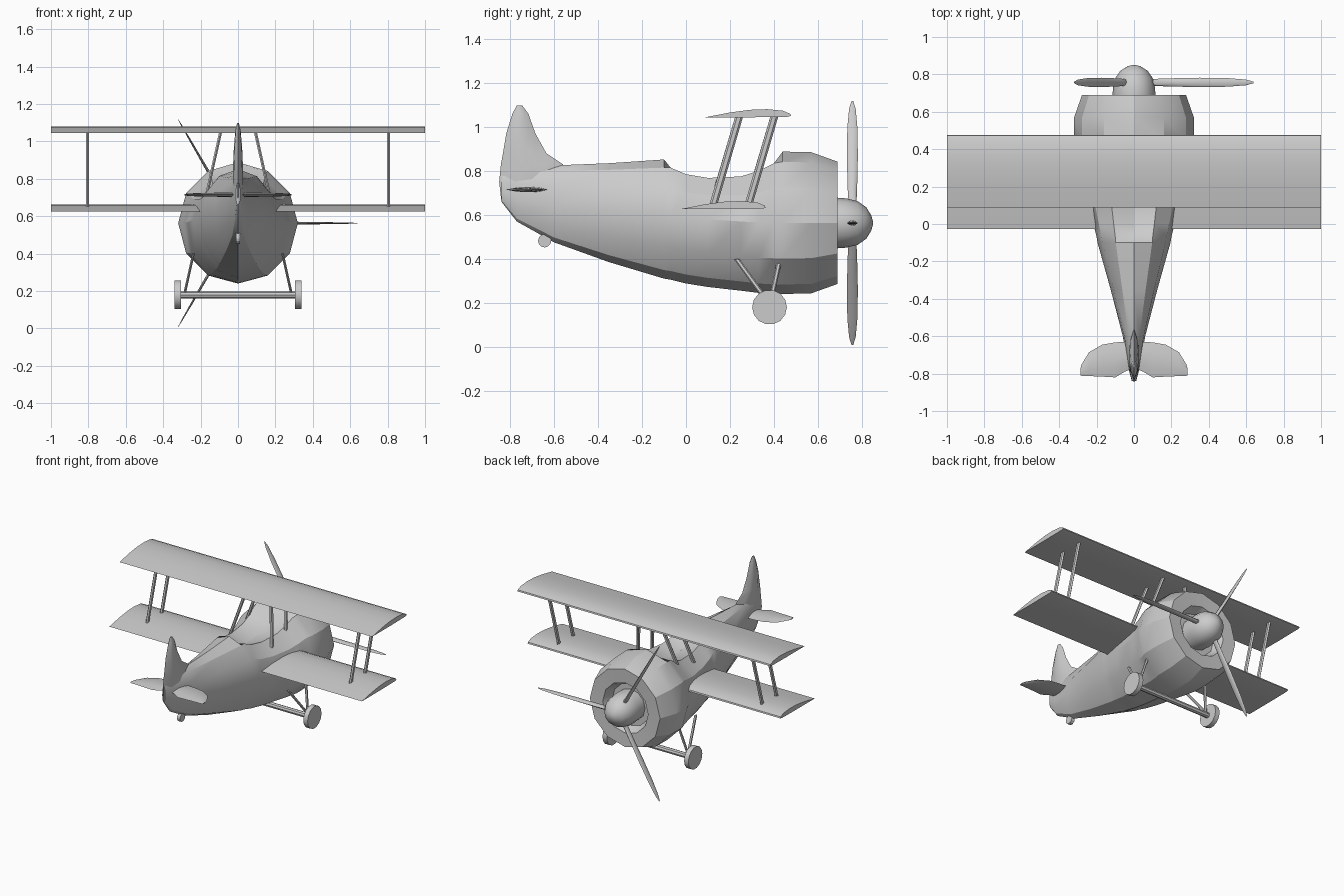
import bpy, bmesh, math
from mathutils import Matrix, Vector

if "Cube" in bpy.data.objects:
    bpy.data.objects.remove(bpy.data.objects["Cube"])


def finish(name, bm, angle=28):
    bmesh.ops.recalc_face_normals(bm, faces=bm.faces[:])
    mesh = bpy.data.meshes.new(name)
    bm.to_mesh(mesh)
    bm.free()
    ob = bpy.data.objects.new(name, mesh)
    bpy.context.collection.objects.link(ob)
    bpy.ops.object.select_all(action='DESELECT')
    ob.select_set(True)
    bpy.context.view_layer.objects.active = ob
    bpy.ops.object.shade_smooth_by_angle(angle=math.radians(angle))
    return ob


def loft(name, rings, angle=28, matrix=None):
    """Skin a list of equal-length closed rings and cap both ends."""
    bm = bmesh.new()
    vr = [[bm.verts.new(p) for p in r] for r in rings]
    n = len(rings[0])
    for a, b in zip(vr, vr[1:]):
        for i in range(n):
            j = (i + 1) % n
            bm.faces.new((a[i], a[j], b[j], b[i]))
    bm.faces.new(vr[0])
    bm.faces.new(vr[-1])
    if matrix:
        bm.transform(matrix)
    return finish(name, bm, angle)


def circle_y(y, r, z, n=12):
    return [(r * math.cos(2 * math.pi * i / n), y, z + r * math.sin(2 * math.pi * i / n)) for i in range(n)]


def strut(name, a, b, chord, thick):
    """Slim strut with a streamlined horizontal section."""
    sec = [(0, 1), (1, .5), (1, -.5), (0, -1), (-1, -.5), (-1, .5)]
    return loft(name, [[(p[0] + u * thick / 2, p[1] + v * chord / 2, p[2]) for u, v in sec] for p in (a, b)])


def cylinder_x(name, x0, x1, y, z, r, n):
    ring = [(math.cos(2 * math.pi * i / n) * r, math.sin(2 * math.pi * i / n) * r) for i in range(n)]
    return loft(name, [[(x, y + u, z + v) for u, v in ring] for x in (x0, x1)])


# Fuselage: 12-sided sections (y, half width, bottom, middle, shoulder, top)
def section(y, w, zb, zc, zs, zt):
    c, h = math.cos(math.pi / 6), zc - zb
    zm = zc + (zs - zc) * .577
    return [(w, y, zc), (w * c, y, zm), (w / 2, y, zs), (0, y, zt), (-w / 2, y, zs), (-w * c, y, zm),
            (-w, y, zc), (-w * c, y, zc - h / 2), (-w / 2, y, zc - h * c), (0, y, zb),
            (w / 2, y, zc - h * c), (w * c, y, zc - h / 2)]


body = [
    (-.84, .012, .66, .71, .77, .79), (-.77, .03, .57, .67, .79, .82),
    (-.6, .06, .475, .64, .8, .825), (-.35, .125, .385, .62, .805, .835),
    (-.1, .195, .31, .6, .815, .852), (-.07, .2, .305, .6, .815, .79),
    (0, .217, .288, .59, .785, .745), (.1, .24, .272, .58, .768, .73),
    (.25, .27, .255, .57, .775, .74), (.33, .285, .245, .565, .8, .78),
    (.4, .305, .24, .565, .835, .835), (.44, .32, .24, .563, .842, .888),
    (.57, .32, .243, .563, .838, .885), (.69, .278, .286, .563, .805, .842)]
NOSE = .563
loft("fuselage", [section(*s) for s in body]
     + [circle_y(.685, .18, NOSE), circle_y(.62, .15, NOSE)])

# Spinner
loft("spinner", [circle_y(y, r, NOSE) for y, r in
     [(.61, .11), (.69, .115), (.73, .112), (.78, .1), (.82, .072), (.843, .035), (.85, .01)]], 35)

# Three propeller blades, edge-on to the front
blade = [(.08, .018, .013), (.2, .022, .01), (.35, .025, .007), (.5, .023, .005), (.6, .015, .003), (.64, .004, .001)]
for k in range(3):
    rings = [[(x, c * math.cos(t), h * math.sin(t)) for t in [i * math.pi / 4 for i in range(8)]]
             for x, c, h in blade]
    loft(f"propeller_blade_{k + 1}", rings, 40,
         Matrix.Translation((0, .757, NOSE)) @ Matrix.Rotation(k * 2 * math.pi / 3, 4, 'Y'))

# Tail fin: lens sections (z, trailing y, leading y, half thickness)
fin = [(.58, -.775, -.7, .012), (.66, -.84, -.6, .024), (.75, -.85, -.55, .028), (.83, -.842, -.56, .028),
       (.88, -.833, -.635, .026), (.97, -.818, -.685, .022), (1.06, -.79, -.717, .014), (1.098, -.77, -.745, .005)]
lens = [(0, 0), (.25, .8), (.5, 1), (.75, .75), (1, 0), (.75, -.75), (.5, -1), (.25, -.8)]
loft("tail_fin", [[(v * w, yt + (yl - yt) * u, z) for u, v in lens] for z, yt, yl, w in fin], 40)

# Tailplane halves (x, trailing y, leading y, half thickness)
half = [(0, -.77, -.62, .012), (.05, -.79, -.63, .012), (.1, -.82, -.633, .011), (.17, -.816, -.645, .01),
        (.24, -.813, -.685, .008), (.28, -.812, -.75, .005), (.287, -.808, -.775, .003)]
for s, side in ((1, "right"), (-1, "left")):
    loft(f"tailplane_{side}", [[(s * x, yt + (yl - yt) * u, .715 + v * h) for u, v in lens]
                               for x, yt, yl, h in half], 40)

# Wings share one airfoil (y, z)
airfoil = [(.088, 1.044), (.2, 1.066), (.29, 1.078), (.37, 1.081), (.44, 1.074),
           (.474, 1.06), (.477, 1.05), (.46, 1.046), (.3, 1.044)]


def wing(name, x0, x1, dy, dz):
    loft(name, [[(x, y + dy, z + dz) for y, z in airfoil] for x in (x0, x1)])


wing("upper_wing", -1, 1, 0, 0)
wing("lower_wing_right", .1, 1, -.115, -.418)
wing("lower_wing_left", -1, -.1, -.115, -.418)

# Wing struts and landing gear, mirrored
for s, side in ((1, "right"), (-1, "left")):
    for y, pos in ((.122, "rear"), (.282, "front")):
        strut(f"wing_strut_{pos}_{side}", (s * .805, y, .638), (s * .805, y + .122, 1.055), .036, .016)
        strut(f"cabane_strut_{pos}_{side}", (s * .18, y + .005, .66), (s * .092, y + .122, 1.055), .036, .016)
    strut(f"gear_leg_rear_{side}", (s * .287, .39, .18), (s * .238, .23, .4), .026, .014)
    strut(f"gear_leg_front_{side}", (s * .287, .38, .18), (s * .238, .427, .4), .022, .014)
    cylinder_x(f"wheel_{side}", s * .306, s * .34, .38, .18, .079, 14)
cylinder_x("axle", -.31, .31, .38, .178, .019, 8)

# Tail wheel
cylinder_x("tail_wheel", -.012, .012, -.643, .482, .03, 12)
strut("tail_wheel_fork", (0, -.643, .482), (0, -.63, .54), .02, .012)
